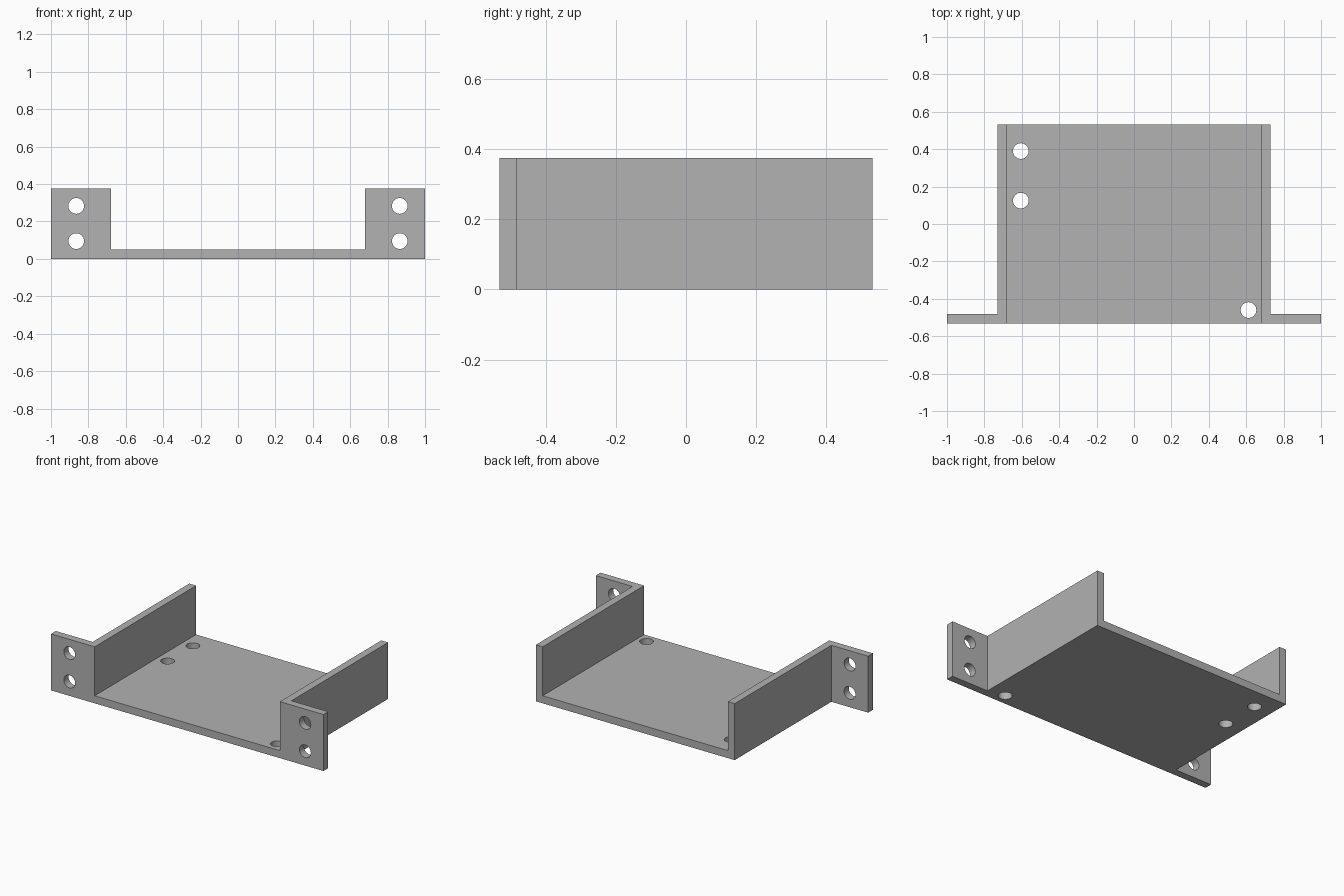
import bpy
import bmesh
from math import radians
from mathutils import Matrix, Vector

cube = bpy.data.objects.get("Cube")
if cube:
    bpy.data.objects.remove(cube, do_unlink=True)

# Main dimensions
FRONT, BACK = -0.532, 0.532
HEIGHT, THICK = 0.375, 0.05
INNER, OUTER, EAR = 0.68, 0.73, 1.0
HOLE_RADIUS = 0.042

grey = bpy.data.materials.new("plain grey")
grey.use_nodes = True
colour = (0.445, 0.445, 0.445, 1)
grey.diffuse_color = colour
grey.node_tree.nodes["Principled BSDF"].inputs["Base Color"].default_value = colour


def make_object(name, bm):
    mesh = bpy.data.meshes.new(name)
    bmesh.ops.recalc_face_normals(bm, faces=bm.faces)
    bm.to_mesh(mesh)
    bm.free()
    mesh.materials.append(grey)
    obj = bpy.data.objects.new(name, mesh)
    bpy.context.collection.objects.link(obj)
    return obj


def push_back(bm, faces, distance):
    """Extrude faces along +y and return the new end faces."""
    result = bmesh.ops.extrude_face_region(bm, geom=faces)["geom"]
    verts = [v for v in result if isinstance(v, bmesh.types.BMVert)]
    bmesh.ops.translate(bm, verts=verts, vec=(0, distance, 0))
    return [f for f in result if isinstance(f, bmesh.types.BMFace)]


# Tray: front outline as a grid of panels, extruded through the ear thickness
bm = bmesh.new()
columns = [-EAR, -OUTER, -INNER, INNER, OUTER, EAR]
rows = [0, THICK, HEIGHT]
for x0, x1 in zip(columns, columns[1:]):
    for z0, z1 in zip(rows, rows[1:]):
        if x0 == -INNER and z0 > 0:
            continue  # open space between the walls
        corners = [(x0, z0), (x1, z0), (x1, z1), (x0, z1)]
        bm.faces.new([bm.verts.new((x, FRONT, z)) for x, z in corners])
bmesh.ops.remove_doubles(bm, verts=bm.verts, dist=0.0001)
front_faces = list(bm.faces)
ends = push_back(bm, front_faces, THICK)

# Floor and side walls continue to the back; the ears stop here
channel = [f for f in ends if abs(f.calc_center_median().x) < OUTER]
push_back(bm, channel, BACK - FRONT - THICK)
bmesh.ops.recalc_face_normals(bm, faces=bm.faces)
bmesh.ops.dissolve_limit(bm, angle_limit=radians(1), verts=bm.verts, edges=bm.edges)
tray = make_object("mounting_tray", bm)

# Screw holes: two through each ear, three through the floor
bm = bmesh.new()


def add_drill(location, rotation):
    bmesh.ops.create_cone(bm, cap_ends=True, segments=32, radius1=HOLE_RADIUS,
                          radius2=HOLE_RADIUS, depth=THICK * 3,
                          matrix=Matrix.Translation(Vector(location)) @ rotation)


for side in (-1, 1):
    for z in (0.095, 0.283):
        add_drill((side * 0.865, FRONT + THICK / 2, z), Matrix.Rotation(radians(90), 4, "X"))
for x, y in ((-0.605, 0.39), (-0.605, 0.125), (0.612, -0.46)):
    add_drill((x, y, THICK / 2), Matrix.Identity(4))
drills = make_object("hole_cutter", bm)
drills.hide_render = True

cut = tray.modifiers.new("holes", "BOOLEAN")
cut.operation = "DIFFERENCE"
cut.solver = "EXACT"
cut.object = drills

# Bake the cut and drop the cutter
bpy.context.view_layer.objects.active = tray
tray.select_set(True)
drills.select_set(False)
bpy.ops.object.modifier_apply(modifier=cut.name)
bpy.data.objects.remove(drills, do_unlink=True)
bpy.ops.object.shade_smooth_by_angle(angle=radians(30))
